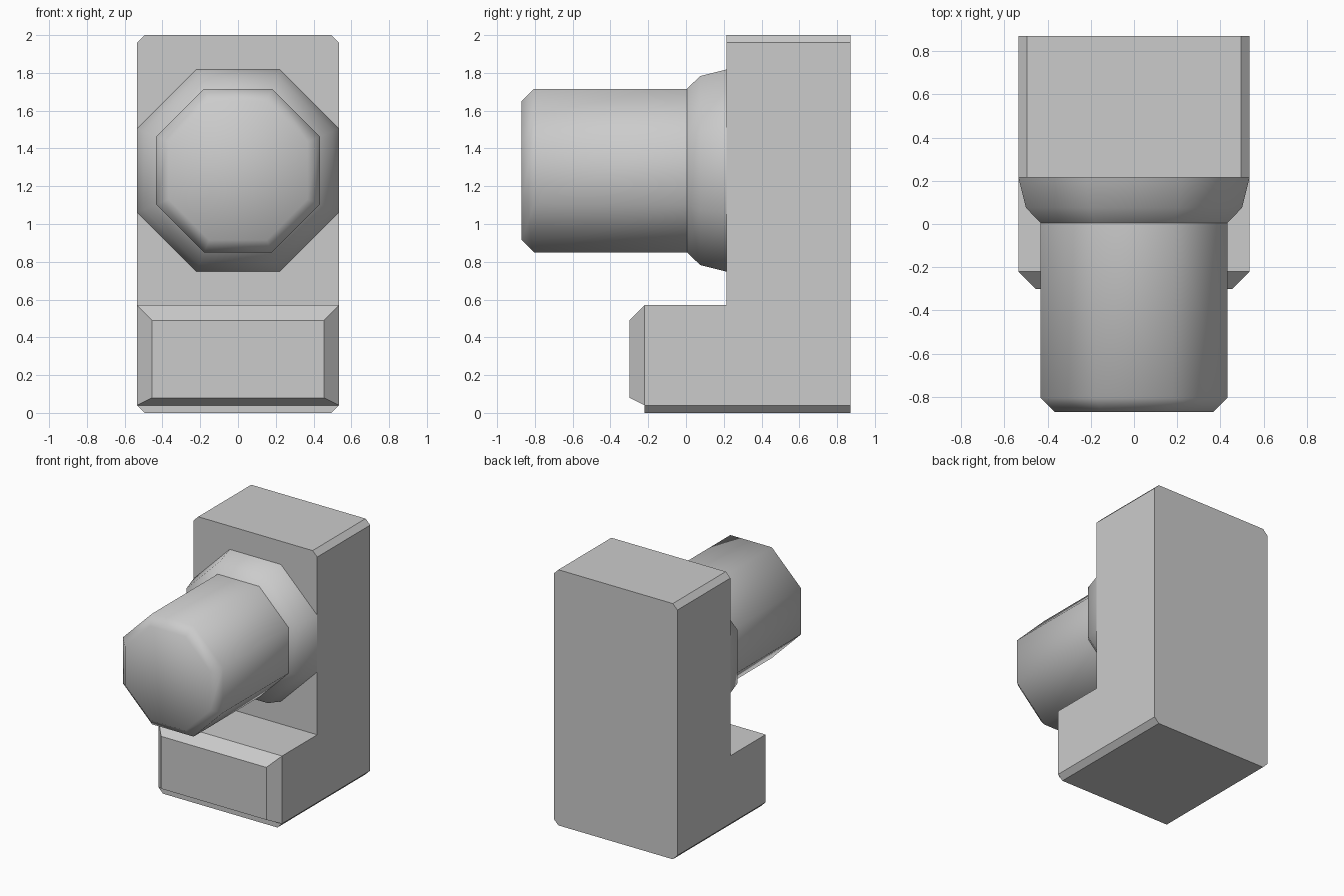
import bpy, bmesh, math

if "Cube" in bpy.data.objects:
    bpy.data.objects.remove(bpy.data.objects["Cube"])


def add_object(name, verts, faces, smooth_angle=None):
    mesh = bpy.data.meshes.new(name)
    mesh.from_pydata(verts, [], faces)
    bm = bmesh.new()
    bm.from_mesh(mesh)
    bmesh.ops.recalc_face_normals(bm, faces=bm.faces)
    bm.to_mesh(mesh)
    bm.free()
    ob = bpy.data.objects.new(name, mesh)
    bpy.context.collection.objects.link(ob)
    if smooth_angle:
        bpy.ops.object.select_all(action='DESELECT')
        ob.select_set(True)
        bpy.context.view_layer.objects.active = ob
        bpy.ops.object.shade_smooth_by_angle(angle=math.radians(smooth_angle))
    return ob


def octagon_loft(name, profile, cz, cap_front=False):
    """Eight-sided lathe along y; profile is (y, distance to flat), front to back."""
    n = 8
    verts, faces = [], []
    for y, flat in profile:
        r = flat / math.cos(math.pi / n)
        for k in range(n):
            t = 2 * math.pi * (k + 0.5) / n
            verts.append((r * math.cos(t), y, cz + r * math.sin(t)))
    for i in range(len(profile) - 1):
        for k in range(n):
            f, b, m = i * n, (i + 1) * n, (k + 1) % n
            faces.append((f + k, b + k, b + m, f + m))
    if cap_front:
        faces.append(tuple(range(n)))
    return add_object(name, verts, faces, 50)


# L-shaped body: right-hand points, mirrored to the left
right = {
    'a': (.455, -.30, .08), 'b': (.455, -.30, .49),    # foot front face
    'c': (.495, -.22, 0), 'd': (.535, -.22, .04),      # foot lower corner
    'e': (.535, -.22, .57), 'f': (.535, .215, .57),    # foot top
    'g': (.535, .215, 1.96), 'h': (.495, .215, 2),     # upright front
    'i': (.495, .87, 2), 'j': (.535, .87, 1.96),       # back
    'k': (.535, .87, .04), 'l': (.495, .87, 0),
}
idx = {key: i for i, key in enumerate(right)}
count = len(right)
verts = list(right.values()) + [(-x, y, z) for x, y, z in right.values()]
faces = []
# Side faces, once per side
for side in ("dkjgfe", "clkd", "gjih", "adeb"):
    faces.append([idx[p] for p in side])
    faces.append([idx[p] + count for p in reversed(side)])
# Faces spanning both sides
for span in ("ab", "be", "ef", "fgh", "hi", "ijkl", "lc", "cd", "da"):
    faces.append([idx[p] for p in span] + [idx[p] + count for p in reversed(span)])
add_object("body", verts, faces)

# Octagonal collar and knob
octagon_loft("collar", [(.005, .433), (.075, .50), (.215, .535)], 1.283)
octagon_loft("knob", [(-.87, .368), (-.805, .433), (.005, .433)], 1.283, True)
